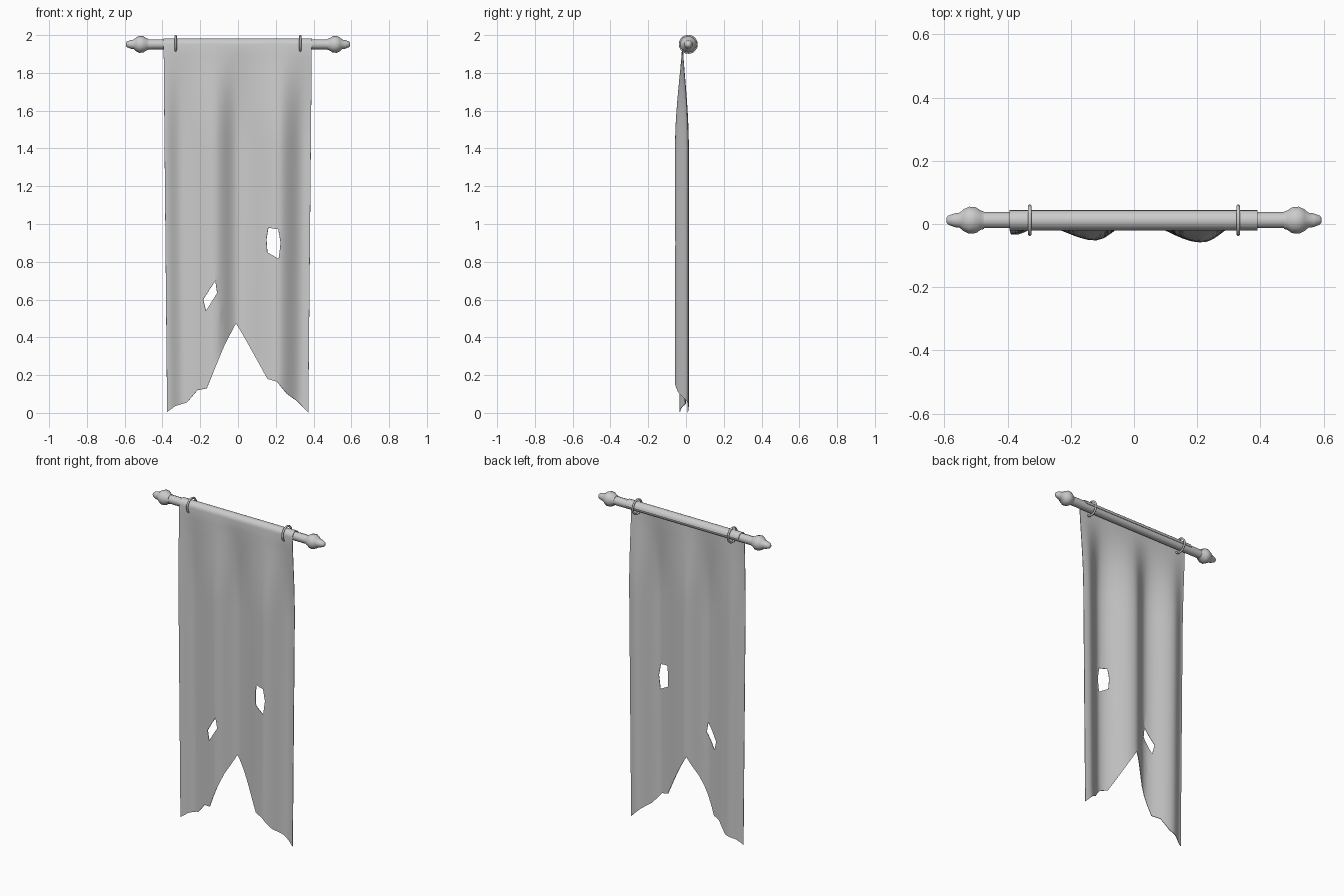
import bpy, bmesh, math
from mathutils import Vector

cube = bpy.data.objects.get("Cube")
if cube:
    bpy.data.objects.remove(cube, do_unlink=True)

ROD_Y, ROD_Z = 0.012, 1.951


def material(name, rgb):
    m = bpy.data.materials.new(name)
    m.use_nodes = True
    m.diffuse_color = (*rgb, 1)
    m.node_tree.nodes["Principled BSDF"].inputs["Base Color"].default_value = (*rgb, 1)
    return m


GREY = material("plain grey", (0.6, 0.6, 0.6))


def finish(bm, name, angle=40):
    bmesh.ops.recalc_face_normals(bm, faces=bm.faces)
    mesh = bpy.data.meshes.new(name)
    bm.to_mesh(mesh)
    bm.free()
    mesh.materials.append(GREY)
    obj = bpy.data.objects.new(name, mesh)
    bpy.context.collection.objects.link(obj)
    bpy.ops.object.select_all(action="DESELECT")
    obj.select_set(True)
    bpy.context.view_layer.objects.active = obj
    bpy.ops.object.shade_smooth_by_angle(angle=math.radians(angle))
    return obj


def lathe(name, profile, sides, angle=50):
    """Turn (x, radius) points around the rod axis and cap both ends."""
    bm = bmesh.new()
    rings = []
    for x, r in profile:
        turns = [math.tau * (i + 0.5) / sides for i in range(sides)]
        rings.append([bm.verts.new((x, ROD_Y + r * math.cos(a), ROD_Z + r * math.sin(a)))
                      for a in turns])
    for a, b in zip(rings, rings[1:]):
        for i in range(sides):
            j = (i + 1) % sides
            bm.faces.new((a[i], a[j], b[j], b[i]))
    bm.faces.new(rings[0])
    bm.faces.new(rings[-1])
    return finish(bm, name, angle)


def sample(points, x):
    """Smooth interpolation through (x, value) points."""
    x = min(max(x, points[0][0]), points[-1][0])
    for (x0, v0), (x1, v1) in zip(points, points[1:]):
        if x <= x1:
            t = (x - x0) / (x1 - x0)
            return v0 + (v1 - v0) * t * t * (3 - 2 * t)


# Rod and its two finials
lathe("rod", [(-0.48, 0.0265), (0.48, 0.0265)], 10)
FINIAL = [(0.475, 0.029), (0.485, 0.032), (0.5, 0.043), (0.522, 0.045), (0.54, 0.036),
          (0.552, 0.025), (0.568, 0.023), (0.588, 0.015), (0.594, 0.008)]
for side, name in ((1, "left_finial"), (-1, "right_finial")):
    lathe(name, [(side * x, r) for x, r in FINIAL], 10, 60)

# Hanging rings
for x, name in ((0.33, "left_ring"), (-0.33, "right_ring")):
    bpy.ops.mesh.primitive_torus_add(
        major_segments=20, minor_segments=8, major_radius=0.044, minor_radius=0.006,
        location=(x, ROD_Y, ROD_Z), rotation=(0, math.pi / 2, 0))
    ring = bpy.context.object
    ring.name = name
    ring.data.materials.append(GREY)
    bpy.ops.object.shade_smooth_by_angle(angle=math.radians(60))

# Banner cloth: torn hem, fold depth across the width, and two holes
HEM = [(-0.375, 0.005), (-0.33, 0.037), (-0.27, 0.055), (-0.215, 0.12), (-0.165, 0.13),
       (-0.07, 0.36), (-0.01, 0.475), (0.05, 0.37), (0.155, 0.18), (0.205, 0.165),
       (0.26, 0.1), (0.31, 0.065), (0.372, 0.003)]
FOLDS = [(-0.375, -0.034), (-0.29, -0.004), (-0.12, -0.052), (0.0, 0.01),
         (0.21, -0.058), (0.34, 0.012), (0.372, 0.008)]
HOLES = [
    [(-0.185, 0.6), (-0.17, 0.54), (-0.11, 0.635), (-0.12, 0.7)],
    [(0.16, 0.98), (0.213, 0.972), (0.226, 0.9), (0.215, 0.815), (0.155, 0.85), (0.15, 0.92)],
]
WRAP_R, ROWS, STEPS, WRAP = 0.032, 30, 4, 9

bm = bmesh.new()
columns = []
hem = [(x0 + (x1 - x0) * s / STEPS, z0 + (z1 - z0) * s / STEPS)
       for (x0, z0), (x1, z1) in zip(HEM, HEM[1:]) for s in range(STEPS)] + [HEM[-1]]
for x, bottom in hem:
    column = []
    # Sleeve over the rod, from back to front
    for i in range(WRAP):
        a = math.pi * i / WRAP
        column.append((x * 1.05, ROD_Y + WRAP_R * math.cos(a), ROD_Z + WRAP_R * math.sin(a)))
    # Hanging length, with folds growing downwards
    for i in range(ROWS + 1):
        z = ROD_Z + (bottom - ROD_Z) * i / ROWS
        grow = min(1, (ROD_Z - z) / 0.55)
        grow = math.sin(grow * math.pi / 2) ** 1.3
        y = (ROD_Y - WRAP_R) * (1 - grow) + sample(FOLDS, x) * grow
        column.append((x * (1 + 0.05 * z / ROD_Z), y, z))
    columns.append([bm.verts.new(p) for p in column])
for a, b in zip(columns, columns[1:]):
    for i in range(len(a) - 1):
        bm.faces.new((a[i], a[i + 1], b[i + 1], b[i]))

# Cut each hole along its edges, then remove the faces inside it
for hole in HOLES:
    corners = [Vector((x, 0, z)) for x, z in hole]
    middle = sum(corners, Vector()) / len(corners)
    sides = []
    for p, q in zip(corners, corners[1:] + corners[:1]):
        normal = (q - p).cross(Vector((0, 1, 0))).normalized()
        if normal.dot(middle - p) > 0:
            normal.negate()
        sides.append((p, normal))
    for p, normal in sides:
        near = [f for f in bm.faces if (f.calc_center_median() - middle).length < 0.16]
        geom = near + list({e for f in near for e in f.edges}) + list({v for f in near for v in f.verts})
        bmesh.ops.bisect_plane(bm, geom=geom, dist=1e-5, plane_co=p, plane_no=normal)
    inside = [f for f in bm.faces
              if all((f.calc_center_median() - p).dot(n) < 0 for p, n in sides)]
    bmesh.ops.delete(bm, geom=inside, context="FACES")

bmesh.ops.recalc_face_normals(bm, faces=bm.faces)
bmesh.ops.solidify(bm, geom=bm.faces[:], thickness=0.003)
finish(bm, "banner_cloth", 45)
